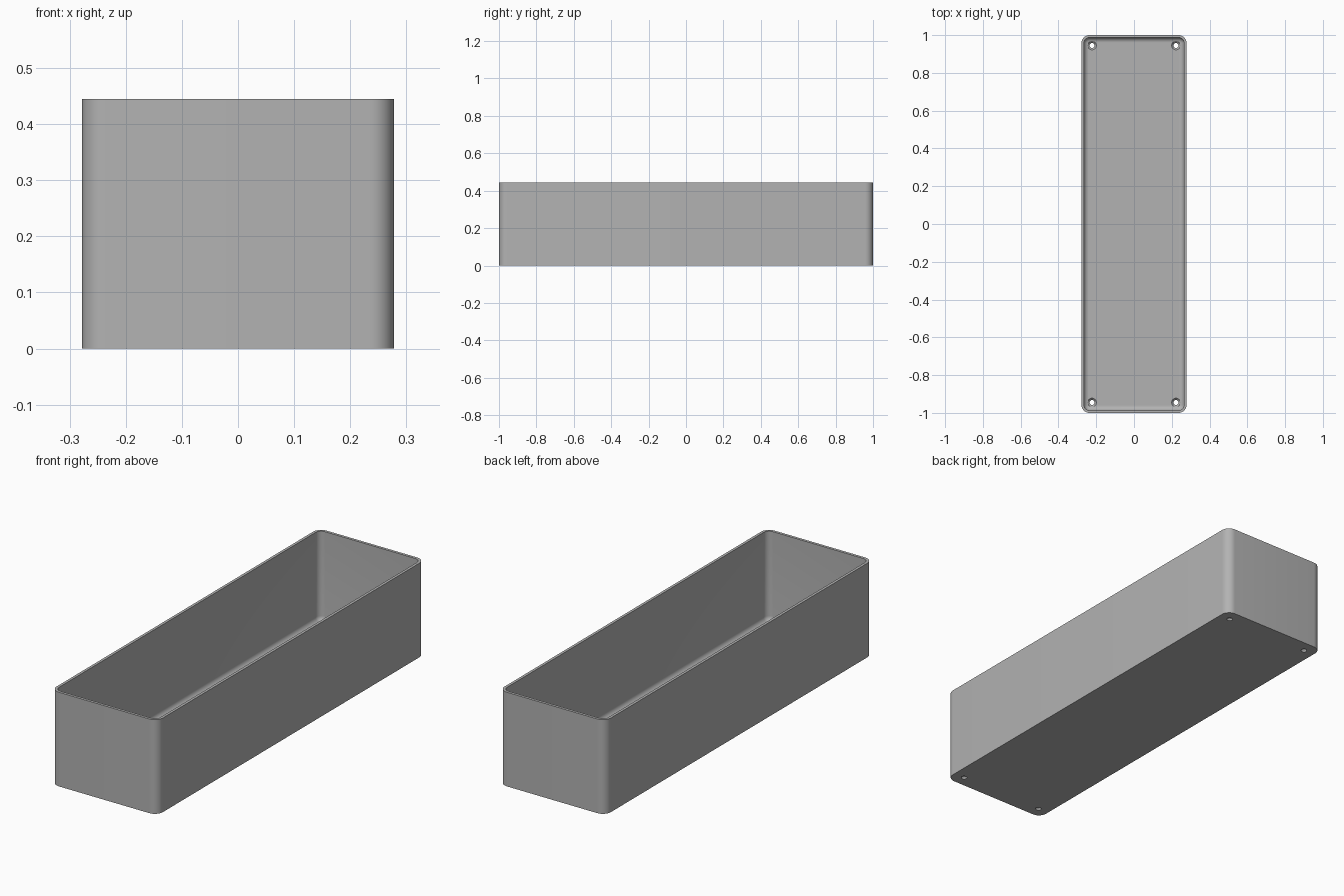
import bpy, bmesh
from math import pi, sin, cos, radians

cube = bpy.data.objects.get("Cube")
if cube:
    bpy.data.objects.remove(cube, do_unlink=True)

HALF_X, HALF_Y, HEIGHT = 0.278, 1.0, 0.445
CORNER, WALL, FLOOR, FILLET = 0.042, 0.013, 0.02, 0.025
CORNER_STEPS, FILLET_STEPS = 10, 8

grey = bpy.data.materials.new("plain grey")
grey.use_nodes = True
colour = (0.45, 0.45, 0.45, 1)
grey.diffuse_color = colour
grey.node_tree.nodes["Principled BSDF"].inputs["Base Color"].default_value = colour


def make_object(name, bm):
    bmesh.ops.recalc_face_normals(bm, faces=bm.faces)
    mesh = bpy.data.meshes.new(name)
    bm.to_mesh(mesh)
    bm.free()
    mesh.materials.append(grey)
    obj = bpy.data.objects.new(name, mesh)
    bpy.context.collection.objects.link(obj)
    return obj


def rounded_ring(bm, inset, z):
    """Rounded rectangle, moved inwards from the outer wall."""
    r = CORNER - inset
    ring = []
    for i, (sx, sy) in enumerate([(1, 1), (-1, 1), (-1, -1), (1, -1)]):
        for k in range(CORNER_STEPS + 1):
            a = (i + k / CORNER_STEPS) * pi / 2
            ring.append(bm.verts.new((sx * (HALF_X - CORNER) + r * cos(a),
                                      sy * (HALF_Y - CORNER) + r * sin(a), z)))
    return ring


def circle_ring(bm, x, y, r, z, sides=32):
    return [bm.verts.new((x + r * cos(2 * pi * k / sides),
                          y + r * sin(2 * pi * k / sides), z)) for k in range(sides)]


def skin(bm, rings):
    """Join successive rings and cap both ends."""
    for a, b in zip(rings, rings[1:]):
        for k in range(len(a)):
            j = (k + 1) % len(a)
            bm.faces.new((a[k], a[j], b[j], b[k]))
    bm.faces.new(rings[0])
    bm.faces.new(rings[-1])


# Open box: outer wall, rim, inner wall, filleted floor
bm = bmesh.new()
profile = [(0, 0), (0, HEIGHT), (WALL, HEIGHT)]
for k in range(FILLET_STEPS + 1):
    a = k / FILLET_STEPS * pi / 2
    profile.append((WALL + FILLET * (1 - cos(a)), FLOOR + FILLET * (1 - sin(a))))
skin(bm, [rounded_ring(bm, inset, z) for inset, z in profile])
box = make_object("open_box", bm)

# Countersunk screw holes in the four floor corners
bm = bmesh.new()
for sx in (-1, 1):
    for sy in (-1, 1):
        skin(bm, [circle_ring(bm, sx * 0.222, sy * 0.945, r, z) for r, z in
                  [(0.013, -0.02), (0.013, 0.01), (0.023, FLOOR), (0.023, 0.06)]])
cutter = make_object("screw_hole_cutter", bm)
cutter.hide_render = True

cut = box.modifiers.new("screw holes", "BOOLEAN")
cut.operation, cut.solver, cut.object = "DIFFERENCE", "EXACT", cutter
bpy.ops.object.select_all(action="DESELECT")
box.select_set(True)
bpy.context.view_layer.objects.active = box
bpy.ops.object.modifier_apply(modifier=cut.name)
bpy.data.objects.remove(cutter, do_unlink=True)
bpy.ops.object.shade_smooth_by_angle(angle=radians(30))
